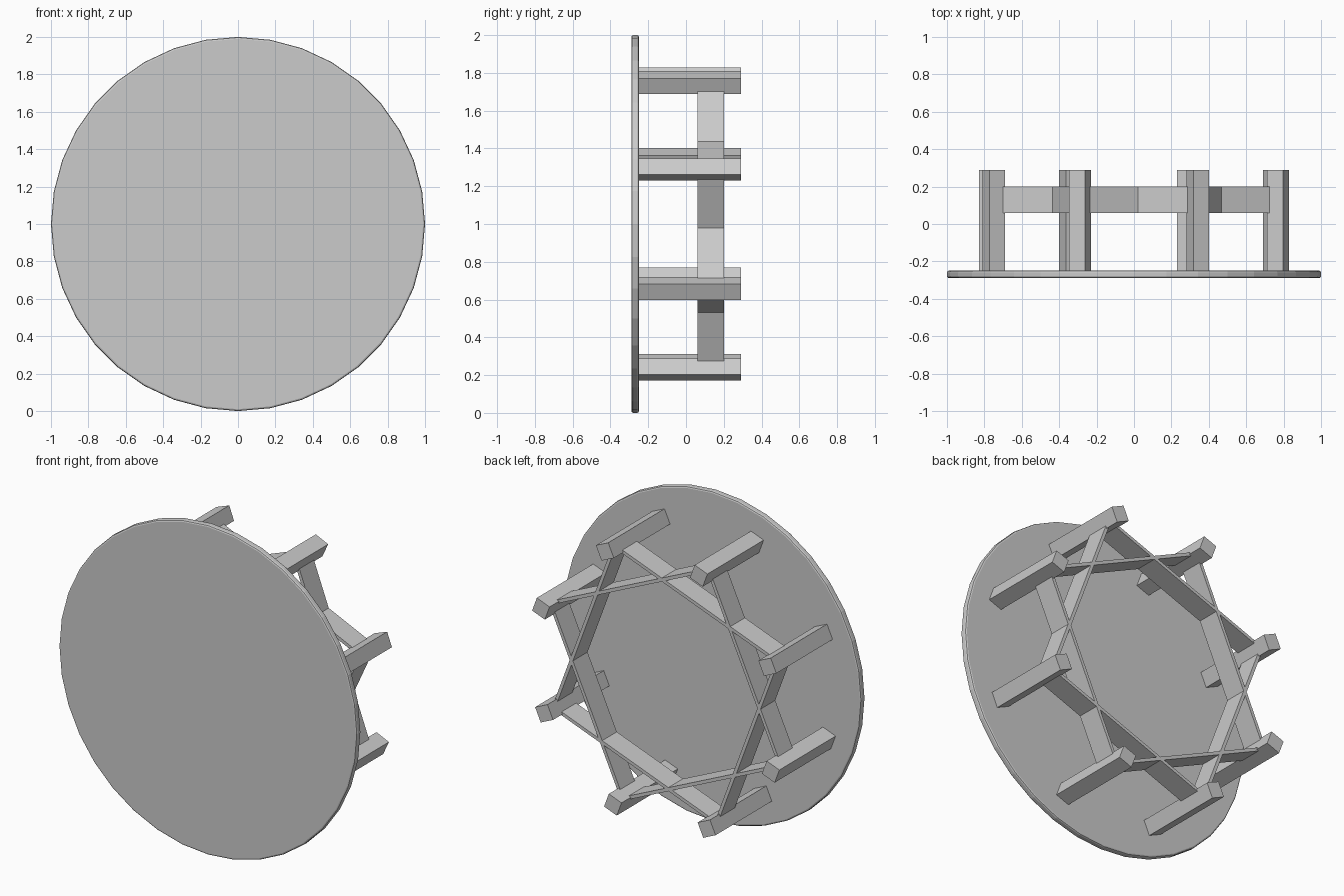
import bpy, bmesh
from math import cos, sin, radians, pi, atan2
from mathutils import Matrix, Vector

if "Cube" in bpy.data.objects:
    bpy.data.objects.remove(bpy.data.objects["Cube"])

CZ = 1.0          # height of the disc centre
R = 0.823         # radius of the leg circle
ANGLES = [radians(20.5 + 45 * k) for k in range(8)]


def finish(bm, name):
    mesh = bpy.data.meshes.new(name)
    bm.to_mesh(mesh)
    bm.free()
    ob = bpy.data.objects.new(name, mesh)
    bpy.context.collection.objects.link(ob)
    return ob


def bar(name, centre, size, angle):
    """Box whose local x axis is turned by angle in the xz plane."""
    bm = bmesh.new()
    m = (Matrix.Translation(centre) @ Matrix.Rotation(-angle, 4, 'Y')
         @ Matrix.Diagonal((*size, 1)))
    bmesh.ops.create_cube(bm, size=1, matrix=m)
    return finish(bm, name)


# Round table top, standing on its edge
bm = bmesh.new()
bmesh.ops.create_cone(bm, cap_ends=True, segments=36, radius1=1, radius2=1, depth=0.04,
                      matrix=Matrix.Translation((0, -0.269, CZ)) @ Matrix.Rotation(pi / 2, 4, 'X'))
rim = [e for e in bm.edges if any(len(f.verts) > 4 for f in e.link_faces)]
bmesh.ops.bevel(bm, geom=rim, offset=0.01, segments=2, profile=0.5, affect='EDGES')
finish(bm, "table_top")


def spot(k):
    a = ANGLES[k % 8]
    return Vector((R * cos(a), 0, CZ + R * sin(a)))


for k, a in enumerate(ANGLES):
    # Leg, square to the radius
    p = spot(k)
    bar(f"leg_{k + 1}", (p.x, 0.02, p.z), (0.091, 0.54, 0.091), a)

    # Thin stretcher to the next leg but one; together they form two crossed squares
    q = spot(k + 2)
    d = q - p
    mid = (p + q) / 2
    bar(f"stretcher_{k + 1}", (mid.x, 0.13, mid.z), (d.length, 0.14, 0.02), atan2(d.z, d.x))
